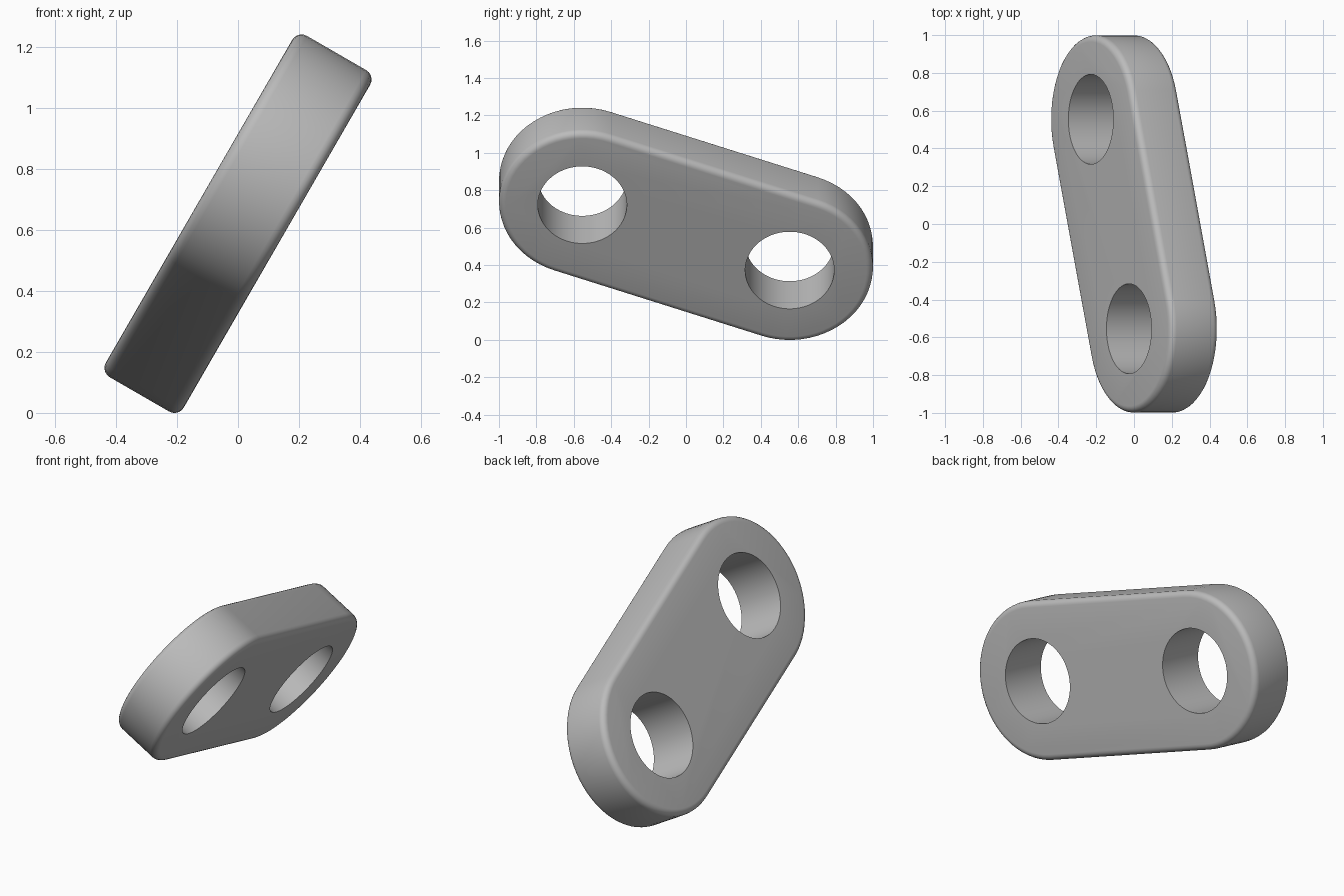
import bpy, bmesh, math
from mathutils import Matrix, Vector

if "Cube" in bpy.data.objects:
    bpy.data.objects.remove(bpy.data.objects["Cube"])

END_RADIUS = 0.445
HOLE_RADIUS = 0.238
HALF_PITCH = 0.59
THICKNESS = 0.295
EDGE_ROUND = 0.035
ARC_STEPS = 32

# Material
grey = bpy.data.materials.new("steel grey")
grey.use_nodes = True
grey.diffuse_color = (0.5, 0.5, 0.5, 1)
grey.node_tree.nodes["Principled BSDF"].inputs["Base Color"].default_value = grey.diffuse_color


def make_object(name, bm):
    mesh = bpy.data.meshes.new(name)
    bm.to_mesh(mesh)
    bm.free()
    mesh.materials.append(grey)
    obj = bpy.data.objects.new(name, mesh)
    bpy.context.collection.objects.link(obj)
    return obj


# Plate: two round ends joined by straight sides, extruded, outer rims rounded
bm = bmesh.new()
outline = []
for side in (1, -1):
    for i in range(ARC_STEPS + 1):
        a = math.pi * (i / ARC_STEPS - 0.5)
        outline.append(bm.verts.new((side * (HALF_PITCH + END_RADIUS * math.cos(a)),
                                     side * END_RADIUS * math.sin(a), -THICKNESS / 2)))
base = bm.faces.new(outline)
ext = bmesh.ops.extrude_face_region(bm, geom=[base])
bmesh.ops.translate(bm, vec=(0, 0, THICKNESS),
                    verts=[g for g in ext["geom"] if isinstance(g, bmesh.types.BMVert)])
bmesh.ops.recalc_face_normals(bm, faces=bm.faces)
rims = [e for e in bm.edges if abs(e.verts[0].co.z - e.verts[1].co.z) < 1e-5]
bmesh.ops.bevel(bm, geom=rims, offset=EDGE_ROUND, segments=5, profile=0.5, affect='EDGES')
plate = make_object("link_plate", bm)

# Two sharp-edged through holes
cutters = []
for side in (1, -1):
    bm = bmesh.new()
    bmesh.ops.create_cone(bm, cap_ends=True, segments=2 * ARC_STEPS, radius1=HOLE_RADIUS,
                          radius2=HOLE_RADIUS, depth=THICKNESS * 2,
                          matrix=Matrix.Translation((side * HALF_PITCH, 0, 0)))
    cutter = make_object("hole_cutter", bm)
    cutter.hide_render = True
    cutters.append(cutter)
    cut = plate.modifiers.new("hole", 'BOOLEAN')
    cut.operation = 'DIFFERENCE'
    cut.solver = 'EXACT'
    cut.object = cutter

bpy.ops.object.select_all(action='DESELECT')
plate.select_set(True)
bpy.context.view_layer.objects.active = plate
for name in [m.name for m in plate.modifiers]:
    bpy.ops.object.modifier_apply(modifier=name)
for cutter in cutters:
    bpy.data.objects.remove(cutter)

# Turn the plate in its own plane, then lean it and stand it on the ground
up = Vector((math.sin(math.radians(30)), 0, math.cos(math.radians(30))))
along = Vector((0, 1, 0))
lean = Matrix((along, up, along.cross(up))).transposed().to_4x4()
plate.data.transform(lean @ Matrix.Rotation(math.radians(-20), 4, 'Z'))
lowest = min(v.co.z for v in plate.data.vertices)
plate.data.transform(Matrix.Translation((0, 0, -lowest)))
bpy.ops.object.shade_smooth_by_angle(angle=math.radians(35))
